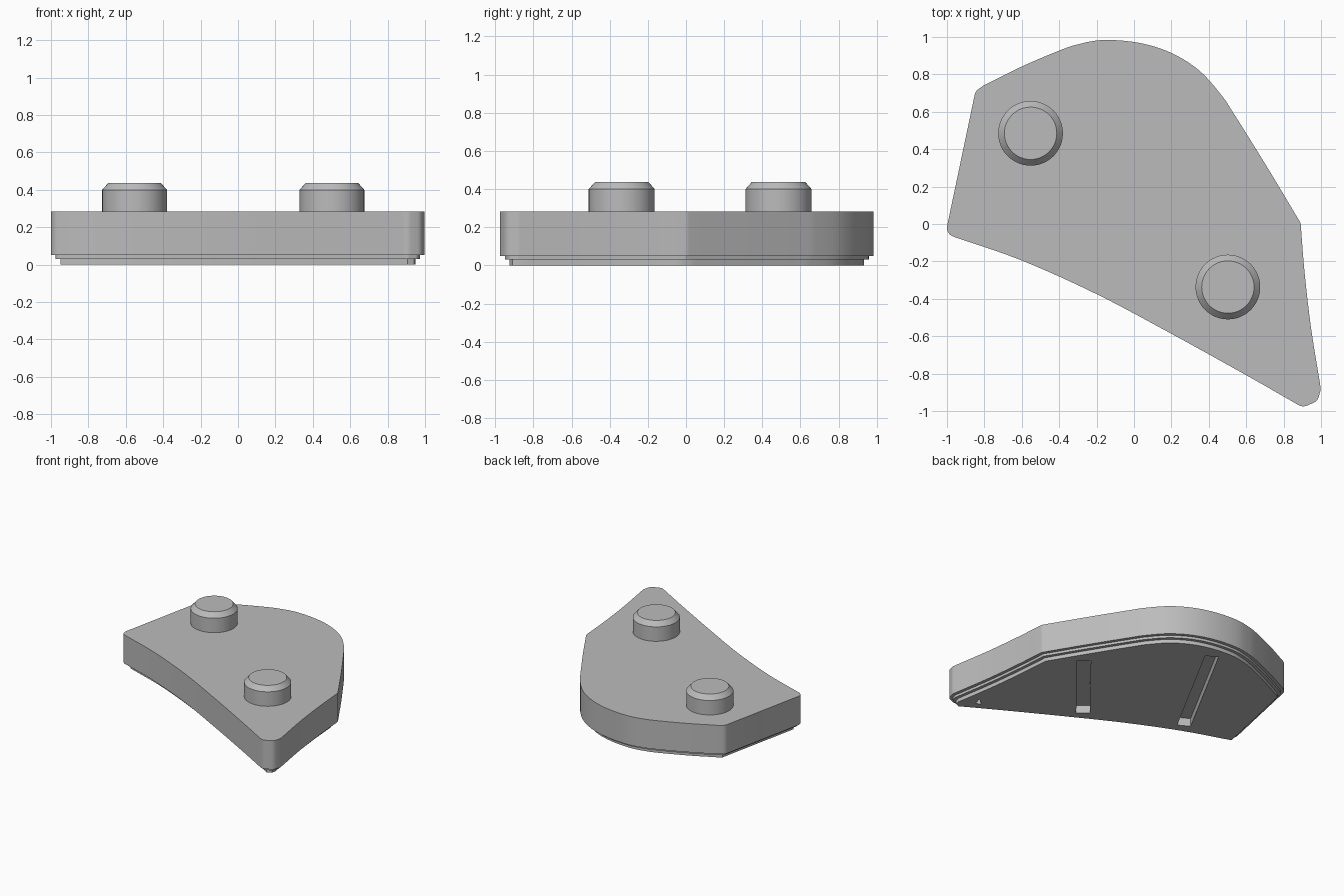
import bpy, bmesh, math
from mathutils import Vector

if "Cube" in bpy.data.objects:
    bpy.data.objects.remove(bpy.data.objects["Cube"], do_unlink=True)

grey = bpy.data.materials.new("light_grey")
grey.use_nodes = True
color = (0.5, 0.5, 0.5, 1)
grey.diffuse_color = color
grey.node_tree.nodes["Principled BSDF"].inputs["Base Color"].default_value = color


def smooth_run(points, steps=5):
    """Catmull-Rom curve through the points, without the last one."""
    p = [Vector(q) for q in points]
    p = [2 * p[0] - p[1]] + p + [2 * p[-1] - p[-2]]
    out = []
    for a, b, c, d in zip(p, p[1:], p[2:], p[3:]):
        for i in range(steps):
            t = i / steps
            out.append((2 * b + (c - a) * t + (2 * a - 5 * b + 4 * c - d) * t ** 2
                        + (3 * b - a - 3 * c + d) * t ** 3) / 2)
    return out


def expand(points, dist):
    """Grow a counterclockwise outline, rounding its strong corners."""
    out = []
    for i, p in enumerate(points):
        before = (p - points[i - 1]).normalized()
        after = (points[(i + 1) % len(points)] - p).normalized()
        n1, n2 = Vector((before.y, -before.x)), Vector((after.y, -after.x))
        if n1.angle(n2) > 0.35:
            out += [p + n1.slerp(n2, k / 6) * dist for k in range(7)]
        else:
            mid = (n1 + n2).normalized()
            out.append(p + mid * dist / mid.dot(n1))
    return out


def loft(name, rings):
    """Solid from stacked (outline, height) rings, capped at both ends."""
    bm = bmesh.new()
    loops = [[bm.verts.new((p[0], p[1], z)) for p in pts] for pts, z in rings]
    for low, high in zip(loops, loops[1:]):
        for i in range(len(low)):
            j = (i + 1) % len(low)
            bm.faces.new((low[i], low[j], high[j], high[i]))
    bm.faces.new(loops[0][::-1])
    bm.faces.new(loops[-1])
    bmesh.ops.remove_doubles(bm, verts=bm.verts, dist=0.0005)
    bmesh.ops.recalc_face_normals(bm, faces=bm.faces)
    mesh = bpy.data.meshes.new(name)
    bm.to_mesh(mesh)
    bm.free()
    mesh.materials.append(grey)
    obj = bpy.data.objects.new(name, mesh)
    bpy.context.collection.objects.link(obj)
    return obj


def activate(obj):
    bpy.ops.object.select_all(action='DESELECT')
    obj.select_set(True)
    bpy.context.view_layer.objects.active = obj


def cut(target, outline, depth):
    """Sink a pocket with the given outline into the underside."""
    cutter = loft("pocket_cutter", [(outline, -0.1), (outline, depth)])
    cutter.hide_render = True
    mod = target.modifiers.new("pocket", 'BOOLEAN')
    mod.operation, mod.solver, mod.object = 'DIFFERENCE', 'EXACT', cutter
    activate(target)
    bpy.ops.object.modifier_apply(modifier=mod.name)
    bpy.data.objects.remove(cutter, do_unlink=True)


def slot(start, end, width):
    a, b = Vector(start), Vector(end)
    side = (b - a).orthogonal().normalized() * width / 2
    return [a - side, b - side, b + side, a + side]


# Plate outline: front edge, tip, right edge, curved back edge, left corner
outline = smooth_run([(-.95, -.02), (-.583, -.148), (-.178, -.33), (.222, -.542),
                      (.625, -.765), (.905, -.925)])
outline += [Vector((.905, -.925)), Vector((.94, -.91))]
outline += smooth_run([(.948, -.88), (.896, -.555), (.861, -.25), (.842, -.01)])
outline += smooth_run([(.842, -.01), (.665, .285), (.487, .57), (.425, .662),
                       (.316, .783), (.177, .87), (.02, .919), (-.155, .934),
                       (-.28, .914), (-.383, .88), (-.578, .797), (-.778, .698)])
outline += [Vector((-.778, .698)), Vector((-.803, .68))]

# Plate with two narrow steps around its underside
profile = [(0, 0), (0, .03), (.025, .03), (.025, .05), (.05, .05), (.05, .283)]
plate = loft("plate", [(expand(outline, d), z) for d, z in profile])

# Slots and a small pocket in the underside
cut(plate, slot((.63, .18), (.14, -.416), .1), .065)
cut(plate, slot((-.05, .83), (-.545, -.08), .1), .065)
cut(plate, [(.794, -.795), (.837, -.812), (.853, -.749)], .05)


# Chamfered pegs on top
def circle(center, radius, sides=48):
    turn = math.tau / sides
    return [(center[0] + radius * math.cos(i * turn),
             center[1] + radius * math.sin(i * turn)) for i in range(sides)]


parts = [plate]
for name, center in (("right_peg", (-.553, .485)), ("left_peg", (.502, -.337))):
    parts.append(loft(name, [(circle(center, r), z) for r, z in
                             ((.173, .27), (.173, .4), (.14, .437))]))

for part in parts:
    activate(part)
    bpy.ops.object.shade_smooth_by_angle(angle=math.radians(30))
